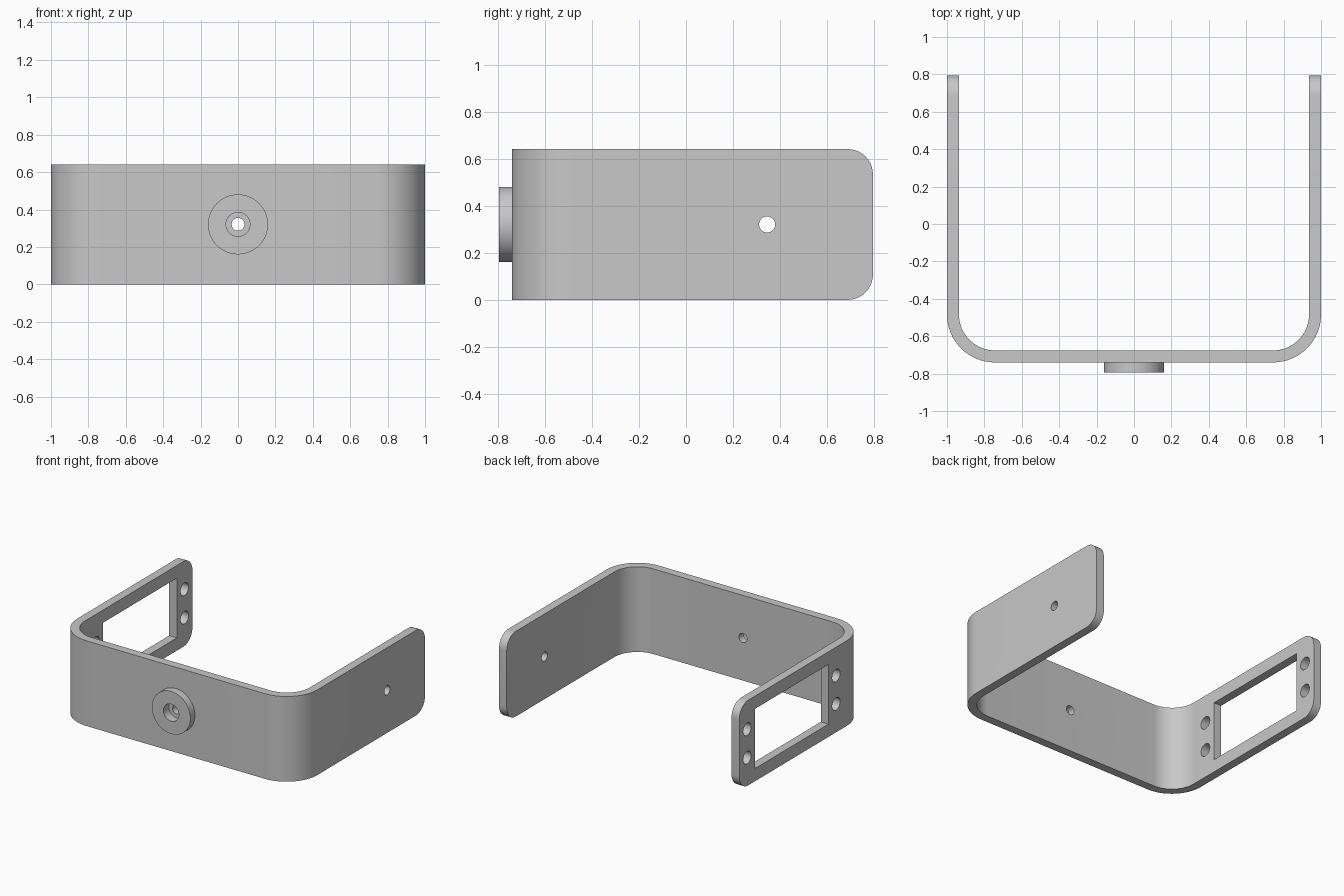
import bpy, bmesh, math
from mathutils import Matrix, Vector

if "Cube" in bpy.data.objects:
    bpy.data.objects.remove(bpy.data.objects["Cube"], do_unlink=True)

MM = 2 / 93.6                 # one millimetre in model units
HEIGHT, WALL, RADIUS = 30 * MM, 3 * MM, 12 * MM
MID = HEIGHT / 2
FRONT, BACK, BOSS_FRONT = -0.74, 0.795, -0.795

grey = bpy.data.materials.new("light grey")
grey.use_nodes = True
grey.diffuse_color = (0.58, 0.58, 0.58, 1)
grey.node_tree.nodes["Principled BSDF"].inputs["Base Color"].default_value = grey.diffuse_color


def add_object(name, bm):
    bmesh.ops.recalc_face_normals(bm, faces=bm.faces)
    mesh = bpy.data.meshes.new(name)
    bm.to_mesh(mesh)
    bm.free()
    mesh.materials.append(grey)
    obj = bpy.data.objects.new(name, mesh)
    bpy.context.collection.objects.link(obj)
    return obj


def cylinder(name, radius, start, end, sides=48):
    """Round bar between two points."""
    start, end = Vector(start), Vector(end)
    axis = end - start
    place = Matrix.Translation((start + end) / 2) @ axis.to_track_quat('Z', 'Y').to_matrix().to_4x4()
    bm = bmesh.new()
    bmesh.ops.create_cone(bm, cap_ends=True, segments=sides, radius1=radius,
                          radius2=radius, depth=axis.length, matrix=place)
    return add_object(name, bm)


def box(name, centre, size):
    bm = bmesh.new()
    bmesh.ops.create_cube(bm, size=1, matrix=Matrix.Translation(centre) @ Matrix.Diagonal((*size, 1)))
    return add_object(name, bm)


def u_path(inset, steps=16):
    """Outline of the U from the left arm's end round to the right arm's end."""
    cx, cy, r = 1 - RADIUS, FRONT + RADIUS, RADIUS - inset
    half = [(1 - inset, BACK)]
    for i in range(steps + 1):
        a = math.pi / 2 * i / steps
        half.append((cx + r * math.cos(a), cy - r * math.sin(a)))
    return half + [(-x, y) for x, y in reversed(half)]


def cut(obj, cutters):
    bpy.context.view_layer.objects.active = obj
    for cutter in cutters:
        mod = obj.modifiers.new("cut", 'BOOLEAN')
        mod.operation, mod.solver, mod.object = 'DIFFERENCE', 'EXACT', cutter
        bpy.ops.object.modifier_apply(modifier=mod.name)


# Bent strap with rounded arm ends
bm = bmesh.new()
outline = u_path(0) + u_path(WALL)[::-1]
base = bm.faces.new([bm.verts.new((x, y, 0)) for x, y in outline])
top = bmesh.ops.extrude_face_region(bm, geom=[base])["geom"]
bmesh.ops.translate(bm, vec=(0, 0, HEIGHT), verts=[v for v in top if isinstance(v, bmesh.types.BMVert)])
corners = [e for e in bm.edges
           if all(v.co.y > BACK - 0.001 for v in e.verts)
           and abs(e.verts[0].co.z - e.verts[1].co.z) < 0.001]
bmesh.ops.bevel(bm, geom=corners, offset=5 * MM, segments=10, profile=0.5, affect='EDGES')
bracket = add_object("bracket", bm)

# Round boss on the front
boss = cylinder("front_boss", 7.5 * MM, (0, BOSS_FRONT, MID), (0, FRONT + 0.01, MID), 64)

# Stepped screw hole through the boss and front wall
screw_hole = cylinder("screw_hole_cutter", 1.6 * MM, (0, -1, MID), (0, -0.5, MID))
recess = cylinder("recess_cutter", 3 * MM, (0, -1, MID), (0, BOSS_FRONT + 3 * MM, MID))

# Pivot hole in the left arm
pivot = cylinder("pivot_cutter", 1.6 * MM, (0.8, 0.345, MID), (1.2, 0.345, MID))

# Window and four mounting holes in the right arm
MOUNT_Y = 0.172
window = box("window_cutter", (-1, MOUNT_Y, MID), (0.4, 41 * MM, 21 * MM))
mounts = [cylinder("mount_cutter", 2.2 * MM,
                   (-1.2, MOUNT_Y + sy * 24.75 * MM, MID + sz * 5 * MM),
                   (-0.8, MOUNT_Y + sy * 24.75 * MM, MID + sz * 5 * MM), 32)
          for sy in (-1, 1) for sz in (-1, 1)]

cut(bracket, [screw_hole, recess, pivot, window] + mounts)
cut(boss, [screw_hole, recess])
for helper in [screw_hole, recess, pivot, window] + mounts:
    bpy.data.objects.remove(helper, do_unlink=True)

# Smooth the bends and holes, keep the edges crisp
bpy.ops.object.select_all(action='DESELECT')
for obj in (bracket, boss):
    obj.select_set(True)
bpy.context.view_layer.objects.active = bracket
bpy.ops.object.shade_smooth_by_angle(angle=math.radians(30))
